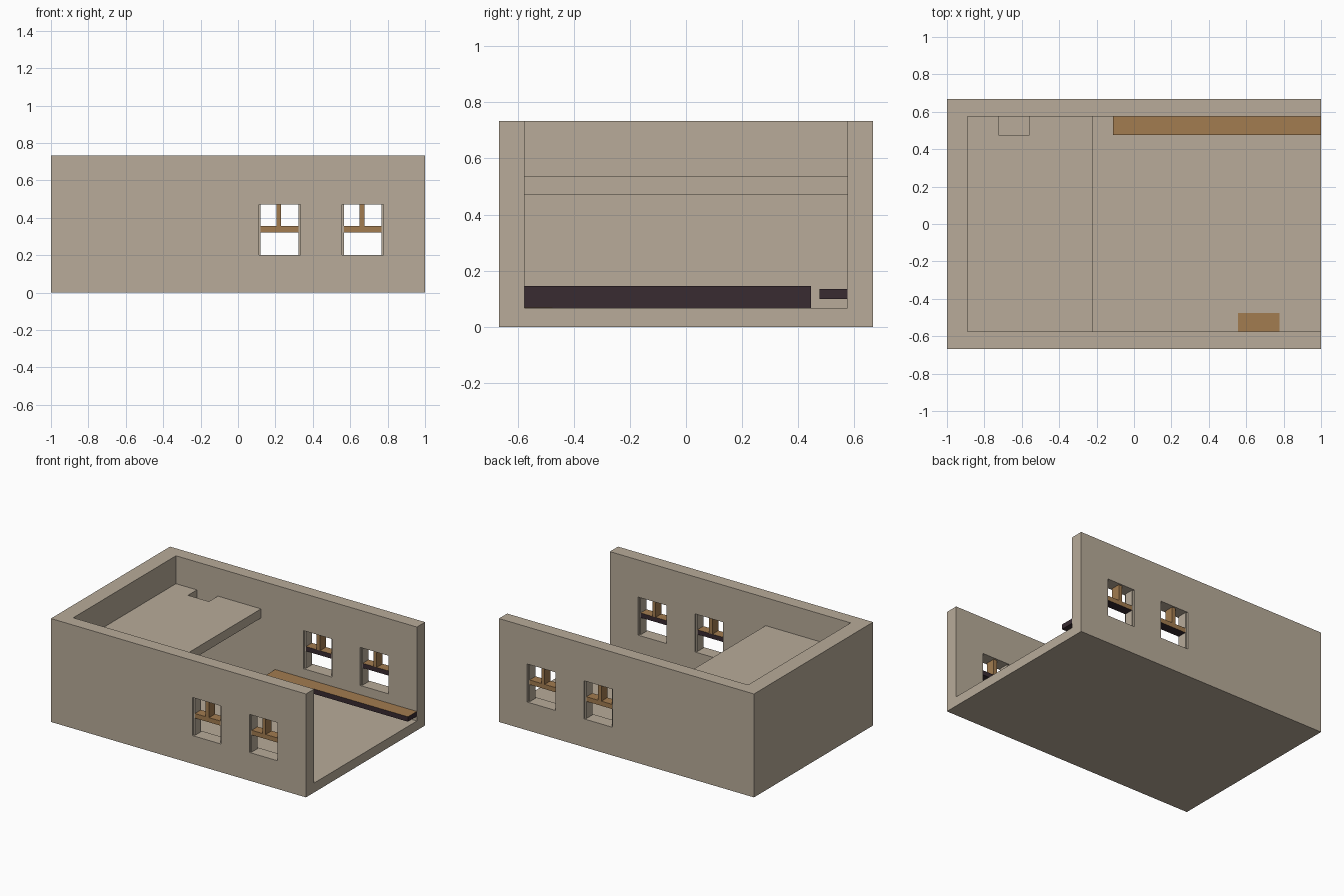
import bpy, bmesh
from mathutils import Vector

if "Cube" in bpy.data.objects:
    bpy.data.objects.remove(bpy.data.objects["Cube"])


def material(name, rgb):
    m = bpy.data.materials.new(name)
    m.diffuse_color = (*rgb, 1)
    m.use_nodes = True
    m.node_tree.nodes["Principled BSDF"].inputs["Base Color"].default_value = m.diffuse_color
    return m


STONE = material("stone", (0.48, 0.41, 0.32))
WOOD = material("wood", (0.36, 0.20, 0.08))
DARK = material("dark_wood", (0.04, 0.024, 0.031))


def add(name, bm, *mats):
    me = bpy.data.meshes.new(name)
    bm.to_mesh(me)
    bm.free()
    for m in mats:
        me.materials.append(m)
    ob = bpy.data.objects.new(name, me)
    bpy.context.collection.objects.link(ob)
    return ob


def box(name, lo, hi, mat, dark_dirs=()):
    """Box from two corners; faces pointing along dark_dirs get dark wood."""
    lo, hi = Vector(lo), Vector(hi)
    bm = bmesh.new()
    bmesh.ops.create_cube(bm, size=1)
    for v in bm.verts:
        v.co = (lo + hi) / 2 + v.co * (hi - lo)
    bm.normal_update()
    for f in bm.faces:
        if any(f.normal.dot(Vector(d)) > 0.9 for d in dark_dirs):
            f.material_index = 1
    return add(name, bm, *((mat, DARK) if dark_dirs else (mat,)))


def cut(target, lo, hi):
    cutter = box("cutter", lo, hi, STONE)
    cutter.hide_render = True
    mod = target.modifiers.new("cut", 'BOOLEAN')
    mod.operation, mod.solver, mod.object = 'DIFFERENCE', 'EXACT', cutter
    bpy.context.view_layer.objects.active = target
    bpy.ops.object.modifier_apply(modifier=mod.name)
    bpy.data.objects.remove(cutter)


FLOOR, IN_Y, BACK_X = 0.067, 0.575, -0.889
WINDOWS = [(0.111, 0.333), (0.556, 0.778)]
Z0, Z1 = 0.20, 0.47

# Floor and three walls, open on the right
shell = box("walls_and_floor", (-1, -0.667, 0), (1, 0.667, 0.733), STONE)
cut(shell, (BACK_X, -IN_Y, FLOOR), (1.2, IN_Y, 1))
for x0, x1 in WINDOWS:
    cut(shell, (x0, -0.8, Z0), (x1, 0.8, Z1))

# Window jambs and bars on both long walls
for s, side in ((-1, "front"), (1, "back")):
    ya, yb = sorted((s * 0.588, s * 0.655))
    for i, (x0, x1) in enumerate(WINDOWS, 1):
        tag = f"{side}_window_{i}"
        for n, a in (("left", x0), ("right", x1 - 0.01)):
            box(f"{tag}_{n}_jamb", (a, ya, Z0), (a + 0.01, yb, Z1), STONE)
        box(f"{tag}_crossbar", (x0 + 0.01, ya, 0.322), (x1 - 0.01, yb, 0.355),
            WOOD, [(0, -s, 0), (0, 0, -1)])
        c = (x0 + x1) / 2 - 0.004
        box(f"{tag}_mullion", (c - 0.013, ya, 0.355), (c + 0.013, yb, Z1), WOOD)

# Upper floor with a ladder notch
outline = [(BACK_X, -IN_Y), (-0.222, -IN_Y), (-0.222, IN_Y), (-0.56, IN_Y),
           (-0.56, 0.475), (-0.725, 0.475), (-0.725, IN_Y), (BACK_X, IN_Y)]
bm = bmesh.new()
face = bm.faces.new([bm.verts.new((x, y, 0.47)) for x, y in outline])
ext = bmesh.ops.extrude_face_region(bm, geom=[face])
for v in ext["geom"]:
    if isinstance(v, bmesh.types.BMVert):
        v.co.z = 0.535
bmesh.ops.recalc_face_normals(bm, faces=bm.faces)
add("upper_floor", bm, STONE)

# Long shelf on the back wall, counter under the upper floor, floor board
box("wall_bench", (-0.111, 0.475, 0.10), (1, IN_Y, 0.135), WOOD,
    [(0, -1, 0), (1, 0, 0), (-1, 0, 0), (0, 0, -1)])
box("counter", (-0.444, -IN_Y, FLOOR), (-0.333, 0.445, 0.145), WOOD,
    [(1, 0, 0), (-1, 0, 0), (0, 1, 0)])
box("floor_board", (0.556, -IN_Y, FLOOR), (0.778, -0.475, FLOOR + 0.002), WOOD)
